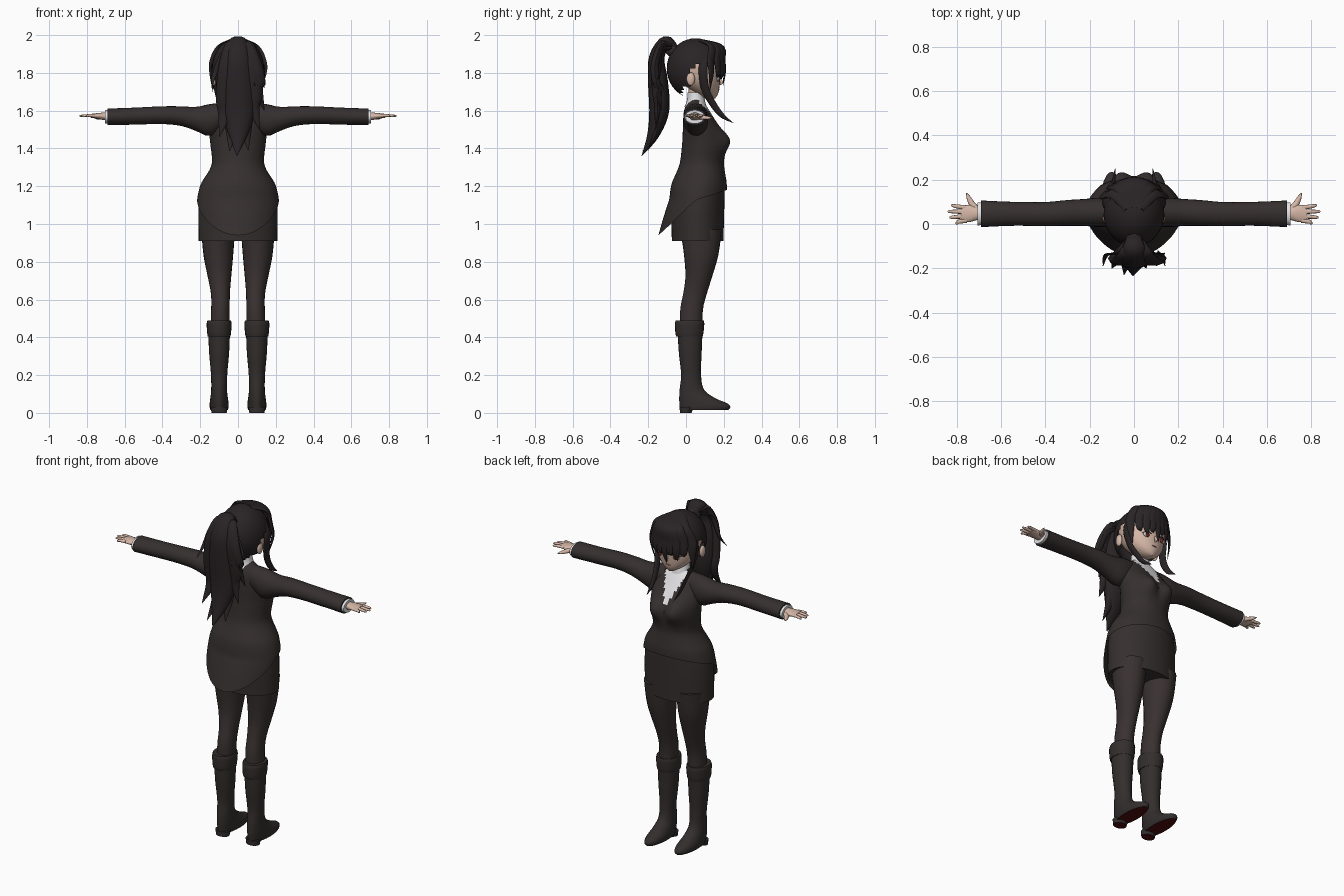
import bpy, bmesh
from math import sin, cos, pi, tau, sqrt, exp
from mathutils import Vector

cube = bpy.data.objects.get("Cube")
if cube:
    bpy.data.objects.remove(cube, do_unlink=True)


def material(name, r, g, b):
    m = bpy.data.materials.new(name)
    m.use_nodes = True
    m.diffuse_color = (r, g, b, 1)
    m.node_tree.nodes["Principled BSDF"].inputs["Base Color"].default_value = (r, g, b, 1)
    return m


CLOTH = material("dark suit cloth", 0.036, 0.028, 0.028)
TIGHTS = material("dark tights", 0.042, 0.031, 0.031)
LEATHER = material("dark boot leather", 0.034, 0.027, 0.027)
HAIR = material("dark hair", 0.022, 0.017, 0.018)
SKIN = material("skin", 0.66, 0.47, 0.38)
WHITE = material("white shirt", 0.78, 0.78, 0.8)
RED = material("dark red sole", 0.08, 0.004, 0.004)
IRIS = material("red brown iris", 0.16, 0.02, 0.02)
LIP = material("lip", 0.45, 0.2, 0.17)


def at(rows, t):
    """Smooth interpolation of rows keyed by their first value."""
    n = len(rows)
    t = min(max(t, rows[0][0]), rows[-1][0])
    i = max(k for k in range(n - 1) if rows[k][0] <= t)
    h = rows[i + 1][0] - rows[i][0]
    s = (t - rows[i][0]) / h

    def slope(k, c):
        a, b = max(k - 1, 0), min(k + 1, n - 1)
        return (rows[b][c] - rows[a][c]) / (rows[b][0] - rows[a][0])
    out = []
    for c in range(1, len(rows[0])):
        p, q = rows[i][c], rows[i + 1][c]
        out.append(p + (q - p) * s * s * (3 - 2 * s)
                   + h * s * (1 - s) * ((1 - s) * slope(i, c) - s * slope(i + 1, c)))
    return out


def skin_rings(name, rings, mats, caps=True, rule=None):
    """Bridge closed rings of points into one smooth object."""
    bm = bmesh.new()
    vs = [[bm.verts.new(p) for p in ring] for ring in rings]
    n = len(vs[0])
    for a, b in zip(vs, vs[1:]):
        for j in range(n):
            bm.faces.new((a[j], a[(j + 1) % n], b[(j + 1) % n], b[j]))
    if caps:
        bm.faces.new(vs[0][::-1])
        bm.faces.new(vs[-1])
    bmesh.ops.recalc_face_normals(bm, faces=bm.faces)
    return finish(name, bm, mats, rule)


def finish(name, bm, mats, rule=None):
    bm.normal_update()
    for f in bm.faces:
        f.smooth = True
        if rule:
            f.material_index = rule(f.calc_center_median(), f.normal)
    me = bpy.data.meshes.new(name)
    bm.to_mesh(me)
    bm.free()
    ob = bpy.data.objects.new(name, me)
    bpy.context.collection.objects.link(ob)
    for m in mats:
        me.materials.append(m)
    bpy.context.view_layer.objects.active = ob
    ob.select_set(True)
    bpy.ops.object.shade_smooth_by_angle(angle=0.8)
    ob.select_set(False)
    return ob


def loft(name, rows, mats, axis="z", side=1, steps=20, sides=24, **kw):
    """Rows along z: z, x, half width, back y, front y. Along x: x, y, z, ry, rz."""
    rings = []
    for k in range(steps + 1):
        t = rows[0][0] + (rows[-1][0] - rows[0][0]) * k / steps
        a, b, c, d = at(rows, t)
        ring = []
        for j in range(sides):
            u, v = cos(tau * j / sides), sin(tau * j / sides)
            if axis == "z":
                ring.append((side * (a + b * u), (c + d) / 2 + (d - c) / 2 * v, t))
            else:
                ring.append((side * t, a + c * u, b + d * v))
        rings.append(ring)
    return skin_rings(name, rings, mats, **kw)


def lock(name, points, mat, wide=(1, 0, 0), flat=0.4, steps=18, sides=10):
    """Tapered flattened tube; points are x, y, z, half width."""
    rows = [(i, *p) for i, p in enumerate(points)]
    last = len(rows) - 1
    rings = []
    for k in range(steps + 1):
        t = last * k / steps
        x, y, z, r = at(rows, t)
        tan = (Vector(at(rows, t + .02)[:3]) - Vector(at(rows, t - .02)[:3])).normalized()
        w = Vector(wide)
        w = (w - tan * w.dot(tan)).normalized()
        n = tan.cross(w)
        r = max(r, .001)
        rings.append([Vector((x, y, z)) + w * r * cos(tau * j / sides)
                      + n * r * flat * sin(tau * j / sides) for j in range(sides)])
    return skin_rings(name, rings, [mat])


def ball(name, loc, size, mat, keep=None):
    bm = bmesh.new()
    bmesh.ops.create_uvsphere(bm, u_segments=32, v_segments=20, radius=1)
    for v in bm.verts:
        v.co = Vector([l + s * c for l, s, c in zip(loc, size, v.co)])
    if keep:
        bmesh.ops.delete(bm, geom=[f for f in bm.faces if not keep(f.calc_center_median())],
                         context="FACES")
    return finish(name, bm, [mat])


# Torso profile: z, half width, back y, front y
BODY = [(.91, .208, -.075, .198), (1.1, .208, -.078, .203), (1.2, .19, -.068, .205),
        (1.31, .14, -.035, .2), (1.43, .147, -.02, .203), (1.52, .155, -.016, .17),
        (1.59, .135, -.012, .13), (1.63, .09, .0, .105), (1.66, .05, .02, .085)]

loft("skirt", [(z, 0, w, b, f) for z, w, b, f in BODY[:4]], [CLOTH], sides=40)

# Jacket with a hem that drops into a flared tail behind, and an open neckline
rings = []
for k in range(41):
    ring = []
    for j in range(64):
        u, v = cos(tau * j / 64), sin(tau * j / 64)
        hem = 1.13 + (.05 * v if v > 0 else .19 * v * abs(v) ** .3)
        z = hem + (1.66 - hem) * k / 40
        w, b, f = at(BODY, z)
        off = .011 * min(1, max(0, (1.32 - z) / .1))
        x = (w + off) * u
        y = (b + f) / 2 + ((f - b) / 2 + off) * v
        if v > 0:
            y += .048 * v * exp(-((abs(x) - .072) / .055) ** 2 - ((z - 1.445) / .065) ** 2)
        else:
            y += .06 * v * max(0, (1.13 - z) / .19)
        ring.append((x, y, z))
    rings.append(ring)
skin_rings("jacket", rings, [CLOTH, WHITE], caps=False,
           rule=lambda c, n: int(c.y > .07 and abs(c.x) < (c.z - 1.46) * .42))

# Neck, shirt collar and face
loft("neck", [(1.58, 0, .045, .01, .095), (1.66, 0, .042, .015, .09), (1.76, 0, .045, .01, .1)], [SKIN])
loft("shirt_collar", [(1.62, 0, .068, -.008, .108), (1.655, 0, .056, .005, .1),
                      (1.695, 0, .052, .008, .09)], [WHITE], caps=False,
     steps=6)
loft("face", [(1.665, 0, .02, .1, .155), (1.69, 0, .062, .05, .17), (1.73, 0, .1, .0, .178),
              (1.78, 0, .12, -.04, .183), (1.86, 0, .123, -.06, .185), (1.93, 0, .08, 0, .14)], [SKIN])
lock("nose", [(0, .175, 1.775, .004), (0, .188, 1.75, .009), (0, .178, 1.738, .004)], SKIN, flat=.9)
ball("mouth", (0, .174, 1.712), (.018, .004, .004), LIP)

# Hair cap, open over the face
ball("hair_cap", (0, .05, 1.823), (.138, .152, .16), HAIR,
     lambda c: not (c.y > .03 and c.z < 1.86 - max(0, .1 - c.y) * .6) and not (c.z < 1.72 and c.y > -.02))
for i in range(9):
    x = (i - 4) / 4
    drop = (1.70, 1.78, 1.755, 1.785, 1.73, 1.78, 1.765, 1.78, 1.70)[i]
    front = .06 + .14 * sqrt(1 - .75 * x * x)
    lock("bang", [(x * .03, .07, 1.975, .02), (x * .09, .04 + .75 * front, 1.94, .027),
                  (x * .13, front, 1.865, .027), (x * .137, front + .004, 1.80, .02),
                  (x * .125 - .008, front - .004, drop, .001)], HAIR,
         wide=(1, -.9 * x, 0), flat=.35)

# Ponytail
ball("hair_tie", (0, -.075, 1.925), (.04, .035, .04), CLOTH)
lock("ponytail", [(0, -.05, 1.92, .03), (0, -.105, 1.965, .05), (0, -.155, 1.88, .066),
                  (0, -.148, 1.75, .085), (.005, -.142, 1.6, .085), (.0, -.175, 1.47, .05),
                  (-.005, -.235, 1.36, .001)], HAIR, flat=.62, steps=30, sides=16)
TIPS = [(-.1, -.2, 1.46), (.14, -.13, 1.6), (.055, -.2, 1.39), (-.045, -.23, 1.385), (.115, -.16, 1.5)]
for i, (x, y, z) in enumerate(TIPS):
    lock("ponytail_strand", [(x * .2, -.08, 1.945, .02), (x * .35, -.13, 1.95, .032),
                             (x * .6, -.165, 1.84, .042), (x * .75, -.155, (1.84 + z) / 2 + .02, .042),
                             (x * .7, -.15, z + .12, .035), (x, y, z, .001)], HAIR, flat=.55)

# Everything that comes in pairs
for s, tag in ((1, "left"), (-1, "right")):
    ball(tag + "_eye_white", (s * .052, .169, 1.768), (.024, .008, .013), WHITE)
    ball(tag + "_iris", (s * .05, .174, 1.768), (.012, .007, .015), IRIS)
    lock(tag + "_lash", [(s * .025, .18, 1.778, .002), (s * .052, .179, 1.785, .004),
                         (s * .08, .163, 1.774, .001)], HAIR, wide=(0, 0, 1), flat=.7)
    ball(tag + "_ear", (s * .127, .025, 1.768), (.013, .022, .035), SKIN)
    lock(tag + "_side_lock", [(s * .1, .1, 1.9, .02), (s * .132, .09, 1.82, .024),
                              (s * .118, .1, 1.72, .022), (s * .1, .14, 1.64, .019),
                              (s * .092, .19, 1.575, .014), (s * .085, .25, 1.535, .001)],
         HAIR, wide=(.2 * s, 1, 0), flat=.45)
    lock(tag + "_flyaway", [(s * .03, -.08, 1.93, .012), (s * .08, -.13, 1.9, .014),
                            (s * .125, -.14, 1.79, .012), (s * .14, -.19, 1.72, .001)], HAIR)

    # Sleeve, shirt cuff and hand
    loft(tag + "_sleeve", [(.08, .05, 1.575, .055, .065), (.15, .052, 1.55, .066, .085),
                           (.22, .052, 1.556, .061, .064), (.3, .05, 1.571, .058, .052),
                           (.4, .045, 1.576, .054, .047), (.55, .046, 1.571, .054, .045),
                           (.69, .046, 1.567, .06, .044)], [CLOTH], "x", s)
    loft(tag + "_shirt_cuff", [(.66, .046, 1.567, .05, .036), (.705, .046, 1.567, .052, .036)],
         [WHITE], "x", s, 2)
    loft(tag + "_palm", [(.67, .046, 1.568, .026, .022), (.71, .047, 1.57, .03, .02),
                         (.745, .047, 1.572, .039, .015), (.78, .046, 1.573, .034, .01)],
         [SKIN], "x", s, 10)
    for i, tip in enumerate((.825, .84, .832, .806)):
        y = .074 - .0195 * i
        lock(tag + "_finger", [(s * .755, y, 1.573, .0105), (s * .79, y + .004 - .003 * i, 1.574, .0095),
                               (s * (tip - .008), y + .009 - .007 * i, 1.572, .007),
                               (s * tip, y + .01 - .007 * i, 1.571, .002)], SKIN,
             wide=(0, 1, 0), flat=.85, steps=8)
    lock(tag + "_thumb", [(s * .705, .06, 1.568, .016), (s * .73, .09, 1.564, .014),
                          (s * .745, .118, 1.562, .01), (s * .755, .14, 1.562, .002)], SKIN, flat=.85)

    # Leg in tights
    loft(tag + "_leg", [(.4, .098, .05, -.03, .085), (.55, .093, .049, -.03, .09),
                        (.63, .093, .05, -.015, .11), (.72, .098, .062, -.003, .138),
                        (.83, .104, .078, -.01, .17), (.97, .105, .09, -.03, .19)], [TIGHTS], side=s)
    # Boot with sole, heel and turned cuff
    loft(tag + "_boot", [(.016, .1, .046, -.03, .225), (.03, .1, .05, -.033, .236),
                         (.05, .1, .05, -.035, .22), (.075, .1, .047, -.036, .16),
                         (.12, .1, .042, -.034, .098), (.2, .1, .043, -.026, .08),
                         (.32, .1, .053, -.038, .083), (.44, .1, .058, -.045, .088)],
         [LEATHER, RED], side=s, steps=48, rule=lambda c, n: int(n.z < -.7 and c.z < .03))
    loft(tag + "_heel", [(0, .1, .04, -.032, .03), (.03, .1, .045, -.034, .04)],
         [LEATHER, RED], side=s, steps=2, rule=lambda c, n: int(n.z < -.7))
    loft(tag + "_boot_cuff", [(.405, .1, .06, -.052, .088), (.42, .1, .063, -.056, .092),
                              (.475, .1, .066, -.058, .097), (.49, .1, .062, -.054, .094)],
         [LEATHER], side=s, steps=10)
